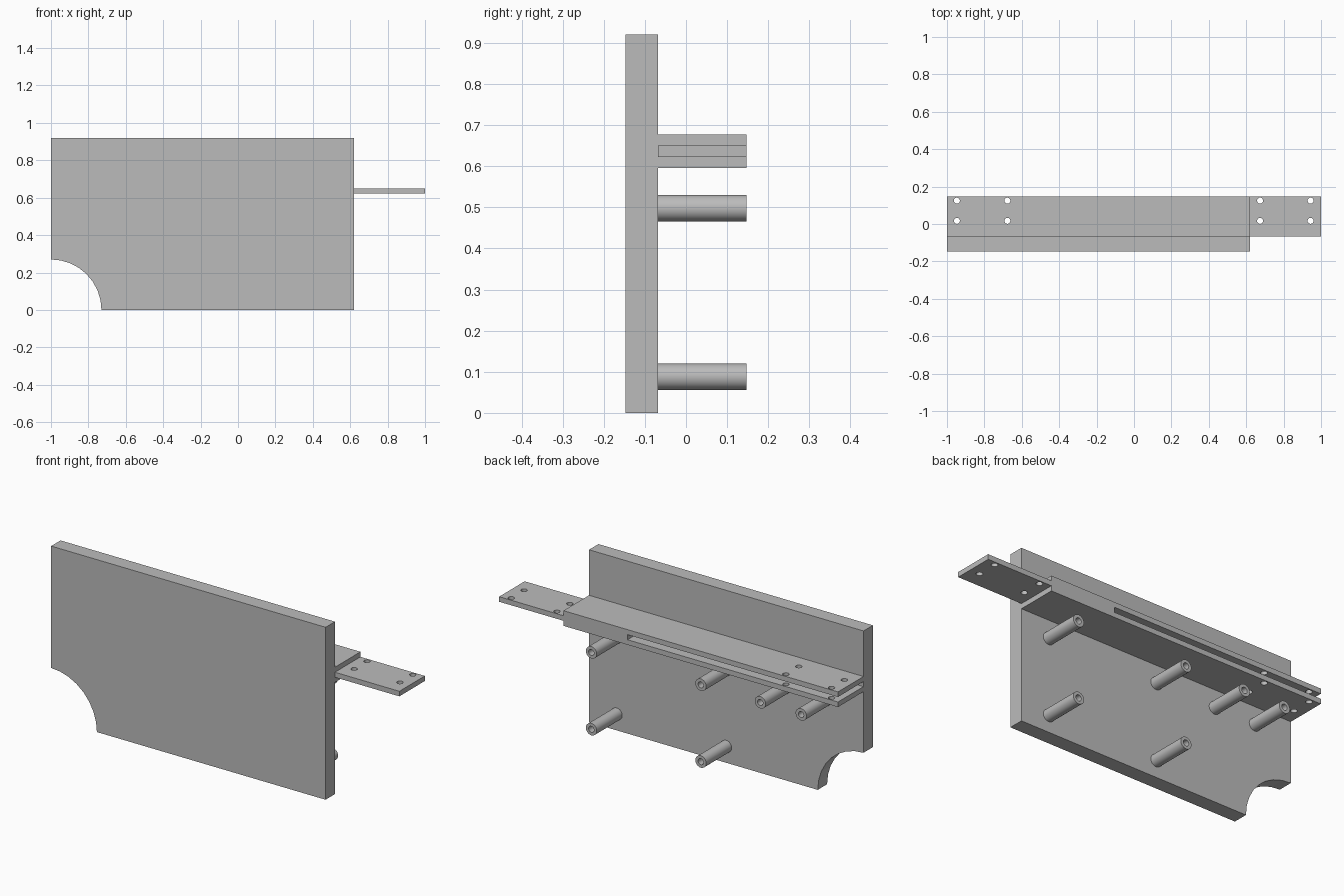
import bpy, bmesh, math
from mathutils import Matrix, Vector

if "Cube" in bpy.data.objects:
    bpy.data.objects.remove(bpy.data.objects["Cube"])

grey = bpy.data.materials.new("plain grey")
grey.use_nodes = True
grey.diffuse_color = (0.5, 0.5, 0.5, 1)
grey.node_tree.nodes["Principled BSDF"].inputs["Base Color"].default_value = (0.5, 0.5, 0.5, 1)

FRONT, MID, BACK = -0.147, -0.068, 0.147    # y of the panel front, panel back, shelf edge
LEFT, RIGHT, TIP = -1.0, 0.62, 1.0          # x of the panel ends and the tongue tip


def finish(bm, name):
    bmesh.ops.recalc_face_normals(bm, faces=bm.faces)
    mesh = bpy.data.meshes.new(name)
    bm.to_mesh(mesh)
    bm.free()
    mesh.materials.append(grey)
    obj = bpy.data.objects.new(name, mesh)
    bpy.context.collection.objects.link(obj)
    return obj


def extrude_profile(name, points, y0, y1):
    """Extrude an outline in the xz plane along y."""
    bm = bmesh.new()
    face = bm.faces.new([bm.verts.new((x, y0, z)) for x, z in points])
    ext = bmesh.ops.extrude_face_region(bm, geom=[face])
    verts = [g for g in ext["geom"] if isinstance(g, bmesh.types.BMVert)]
    bmesh.ops.translate(bm, vec=(0, y1 - y0, 0), verts=verts)
    return finish(bm, name)


def smooth(obj):
    bpy.ops.object.select_all(action="DESELECT")
    obj.select_set(True)
    bpy.context.view_layer.objects.active = obj
    bpy.ops.object.shade_smooth_by_angle(angle=math.radians(30))


# Upright panel with a quarter-round notch in one lower corner
steps, notch = 8, 0.27
arc = [(LEFT + notch * math.sin(a), notch * math.cos(a))
       for a in (math.pi / 2 * i / steps for i in range(steps + 1))]
extrude_profile("panel", arc + [(RIGHT, 0), (RIGHT, 0.92), (LEFT, 0.92)], FRONT, MID)

# Shelf with a long open slot at one end and a matching tongue at the other
low, slot_low, slot_high, high, slot_end = 0.596, 0.623, 0.65, 0.677, 0.242
shelf = extrude_profile("slotted_shelf", [
    (LEFT, low), (RIGHT, low), (RIGHT, slot_low), (TIP, slot_low),
    (TIP, slot_high), (RIGHT, slot_high), (RIGHT, high), (LEFT, high),
    (LEFT, slot_high), (slot_end, slot_high), (slot_end, slot_low), (LEFT, slot_low),
], MID, BACK)

# Screw holes through the slotted end and the tongue
bm = bmesh.new()
for x in (-0.947, -0.677, 0.674, 0.944):
    for y in (0.017, 0.125):
        bmesh.ops.create_cone(bm, cap_ends=True, segments=24, radius1=0.016, radius2=0.016,
                              depth=0.3, matrix=Matrix.Translation((x, y, 0.637)))
cutter = finish(bm, "hole_cutter")
cutter.hide_render = True
mod = shelf.modifiers.new("holes", "BOOLEAN")
mod.operation, mod.solver, mod.object = "DIFFERENCE", "EXACT", cutter
bpy.context.view_layer.update()
drilled = bpy.data.meshes.new_from_object(
    shelf.evaluated_get(bpy.context.evaluated_depsgraph_get()))
shelf.modifiers.clear()
shelf.data = drilled
bpy.data.objects.remove(cutter)
smooth(shelf)


def standoff(name, x, z, radius=0.032, bore=0.016, sides=32):
    """Hollow round post, spun from its wall section about the y axis."""
    bm = bmesh.new()
    section = [(bore, MID), (radius, MID), (radius, BACK), (bore, BACK)]
    verts = [bm.verts.new((x + r, y, z)) for r, y in section]
    edges = [bm.edges.new((verts[i], verts[(i + 1) % 4])) for i in range(4)]
    bmesh.ops.spin(bm, geom=verts + edges, cent=Vector((x, 0, z)), axis=(0, 1, 0),
                   angle=math.tau, steps=sides, use_merge=True)
    bmesh.ops.remove_doubles(bm, verts=bm.verts, dist=0.0001)
    smooth(finish(bm, name))


# Posts on the back of the panel: an upper row of four and a lower pair
for i, x in enumerate((0.456, -0.19, -0.541, -0.782)):
    standoff(f"upper_standoff_{i + 1}", x, 0.498)
    if i < 2:
        standoff(f"lower_standoff_{i + 1}", x, 0.088)
